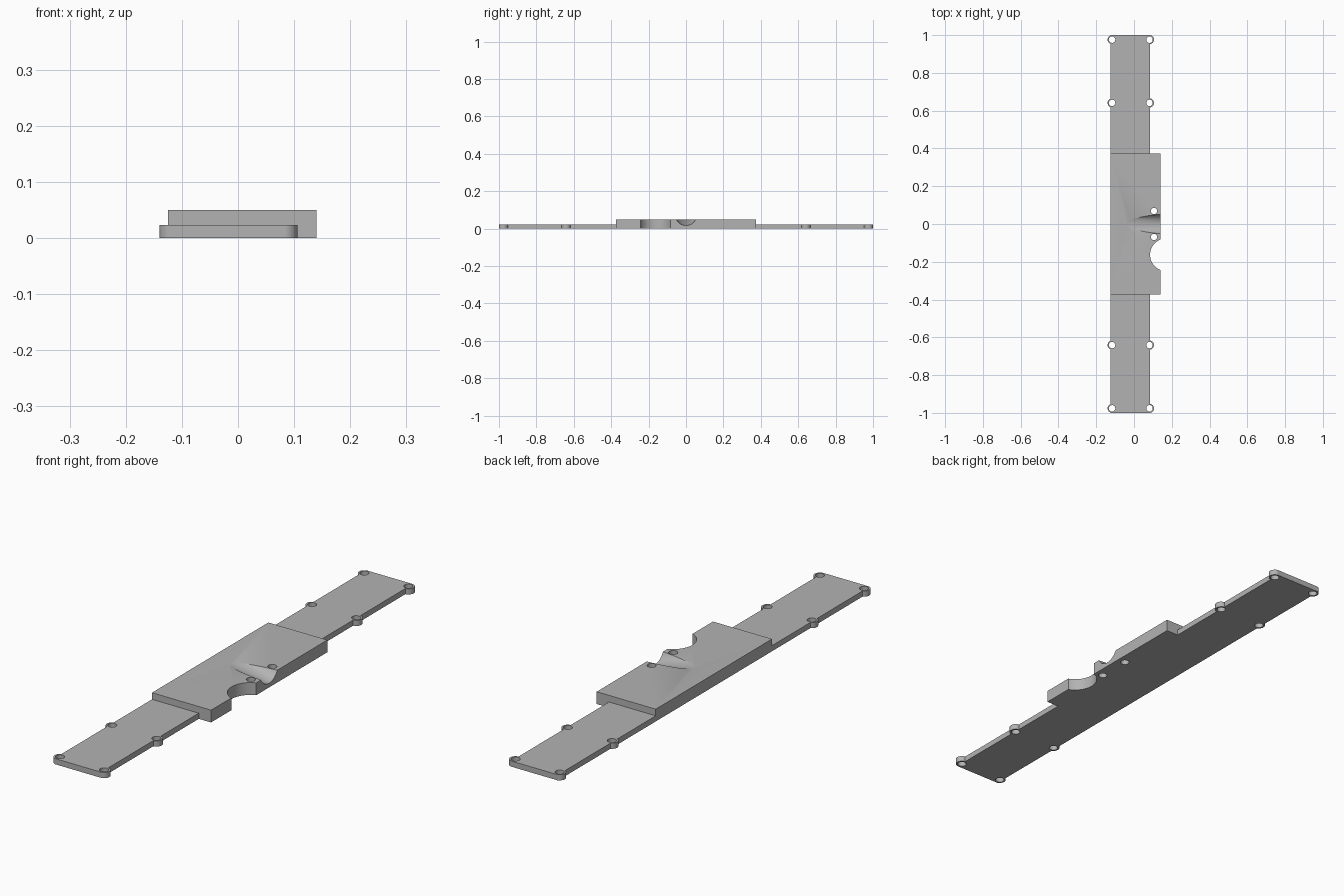
import bpy, math
from mathutils import Vector

if "Cube" in bpy.data.objects:
    bpy.data.objects.remove(bpy.data.objects["Cube"], do_unlink=True)

PLATE_TOP, BLOCK_TOP = 0.023, 0.05
HOLE_R, BOSS_R = 0.017, 0.024

grey = bpy.data.materials.new("plain grey")
grey.use_nodes = True
grey.diffuse_color = (0.45, 0.45, 0.45, 1)
grey.node_tree.nodes["Principled BSDF"].inputs["Base Color"].default_value = grey.diffuse_color


def finish(name):
    obj = bpy.context.object
    obj.name = name
    obj.data.materials.append(grey)
    return obj


def box(name, lo, hi):
    lo, hi = Vector(lo), Vector(hi)
    bpy.ops.mesh.primitive_cube_add(size=1, location=(lo + hi) / 2)
    bpy.context.object.scale = hi - lo
    bpy.ops.object.transform_apply(location=True, rotation=True, scale=True)
    return finish(name)


def cylinder(name, x, y, r, z0, z1, sides=32):
    bpy.ops.mesh.primitive_cylinder_add(vertices=sides, radius=r, depth=z1 - z0,
                                        location=(x, y, (z0 + z1) / 2))
    return finish(name)


def combine(body, part, operation):
    mod = body.modifiers.new(part.name, "BOOLEAN")
    mod.operation, mod.solver, mod.object = operation, "EXACT", part
    bpy.context.view_layer.objects.active = body
    bpy.ops.object.modifier_apply(modifier=mod.name)
    bpy.data.objects.remove(part, do_unlink=True)


# Long thin plate with the raised centre block
body = box("mounting_plate", (-0.125, -1, 0), (0.085, 1, PLATE_TOP))
combine(body, box("centre_block", (-0.125, -0.373, 0), (0.14, 0.373, BLOCK_TOP)), "UNION")

# Round screw bosses along both edges of each arm
screws = [(x, s * y) for x in (-0.116, 0.082) for y in (0.641, 0.976) for s in (-1, 1)]
for x, y in screws:
    combine(body, cylinder("screw_boss", x, y, BOSS_R, 0, PLATE_TOP), "UNION")

# Screw holes through the bosses and the block
for x, y in screws + [(0.106, 0.069), (0.106, -0.069)]:
    combine(body, cylinder("screw_hole", x, y, HOLE_R, -0.1, 0.1), "DIFFERENCE")

# Round bite in the block's side
combine(body, cylinder("side_notch", 0.171, -0.163, 0.086, -0.1, 0.1, 64), "DIFFERENCE")

# Sloping round groove running out of the block's side
radius, tip, slope = 0.0575, -0.035, math.atan2(0.033, 0.175)
along = Vector((math.cos(slope), 0, -math.sin(slope)))
up = Vector((math.sin(slope), 0, math.cos(slope)))
groove = cylinder("cable_groove", 0, 0, radius, -0.5, 0.5, 64)
groove.rotation_euler = (0, math.pi / 2 + slope, 0)
groove.location = Vector((tip, 0, BLOCK_TOP)) + up * radius + along * 0.1
combine(body, groove, "DIFFERENCE")

# Smooth round walls, crisp edges
bpy.ops.object.select_all(action="DESELECT")
body.select_set(True)
bpy.context.view_layer.objects.active = body
body.data.materials.clear()
body.data.materials.append(grey)
for face in body.data.polygons:
    face.material_index = 0
bpy.ops.object.shade_smooth_by_angle(angle=math.radians(30))
